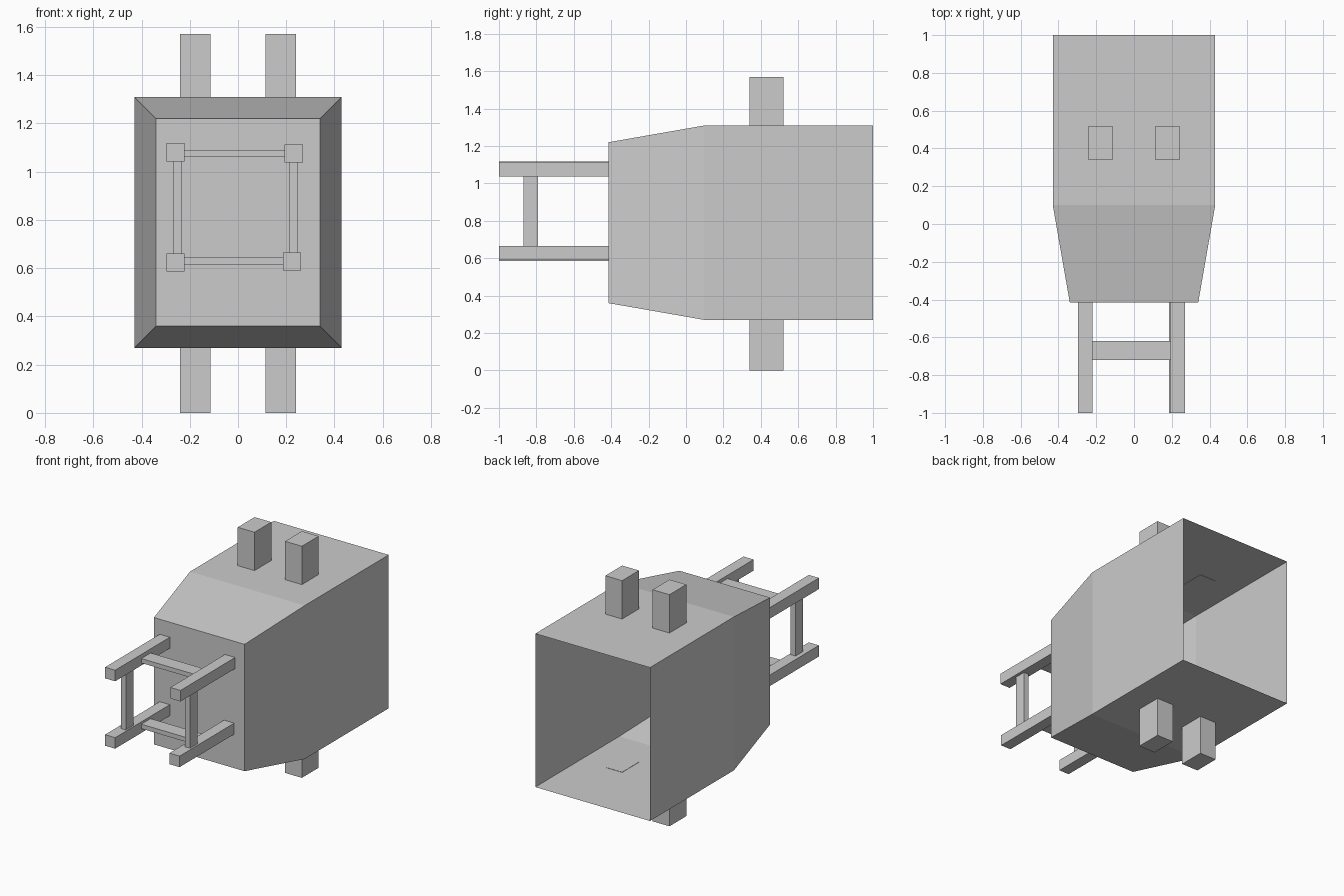
import bpy
import bmesh

default = bpy.data.objects.get("Cube")
if default:
    bpy.data.objects.remove(default, do_unlink=True)

# One plain grey for everything
GREY = (0.6, 0.6, 0.6, 1.0)
grey = bpy.data.materials.new("plain grey")
grey.use_nodes = True
grey.diffuse_color = GREY
grey.node_tree.nodes["Principled BSDF"].inputs["Base Color"].default_value = GREY


def add_object(name, bm):
    bmesh.ops.recalc_face_normals(bm, faces=bm.faces)
    mesh = bpy.data.meshes.new(name)
    bm.to_mesh(mesh)
    bm.free()
    mesh.materials.append(grey)
    obj = bpy.data.objects.new(name, mesh)
    bpy.context.collection.objects.link(obj)
    return obj


def box(name, x, y, z):
    """Box from (low, high) ranges on each axis."""
    bm = bmesh.new()
    bmesh.ops.create_cube(bm, size=1)
    for v in bm.verts:
        for axis, (low, high) in enumerate((x, y, z)):
            v.co[axis] = low if v.co[axis] < 0 else high
    return add_object(name, bm)


# Body: thin shell, tapered to a closed front and open at the back
FRONT = -0.415
MID_Z = 0.79
bm = bmesh.new()
rings = []
for y, half_x, half_z in ((FRONT, 0.34, 0.43), (0.1, 0.43, 0.52), (1.0, 0.43, 0.52)):
    corners = ((-1, -1), (1, -1), (1, 1), (-1, 1))
    rings.append([bm.verts.new((sx * half_x, y, MID_Z + sz * half_z)) for sx, sz in corners])
bm.faces.new(rings[0])
for near, far in zip(rings, rings[1:]):
    for i in range(4):
        j = (i + 1) % 4
        bm.faces.new((near[i], near[j], far[j], far[i]))
add_object("body_shell", bm)

# Pegs above and feet below the body
for side, low in (("right", -0.24), ("left", 0.115)):
    box(f"top_peg_{side}", (low, low + 0.126), (0.34, 0.52), (1.308, 1.57))
    box(f"bottom_foot_{side}", (low, low + 0.126), (0.34, 0.52), (0, 0.272))

# Four posts reaching forward
for name, x, z in (
    ("upper_right_post", -0.297, 1.043),
    ("upper_left_post", 0.193, 1.037),
    ("lower_right_post", -0.297, 0.586),
    ("lower_left_post", 0.186, 0.59),
):
    box(name, (x, x + 0.076), (-1.0, FRONT), (z, z + 0.075))

# Flat bars joining the posts
for name, z in (("upper_crossbar", 1.06), ("lower_crossbar", 0.615)):
    box(name, (-0.225, 0.2), (-0.72, -0.62), (z, z + 0.03))
for name, x in (("right_upright", -0.268), ("left_upright", 0.213)):
    box(name, (x, x + 0.036), (-0.87, -0.79), (0.655, 1.05))
